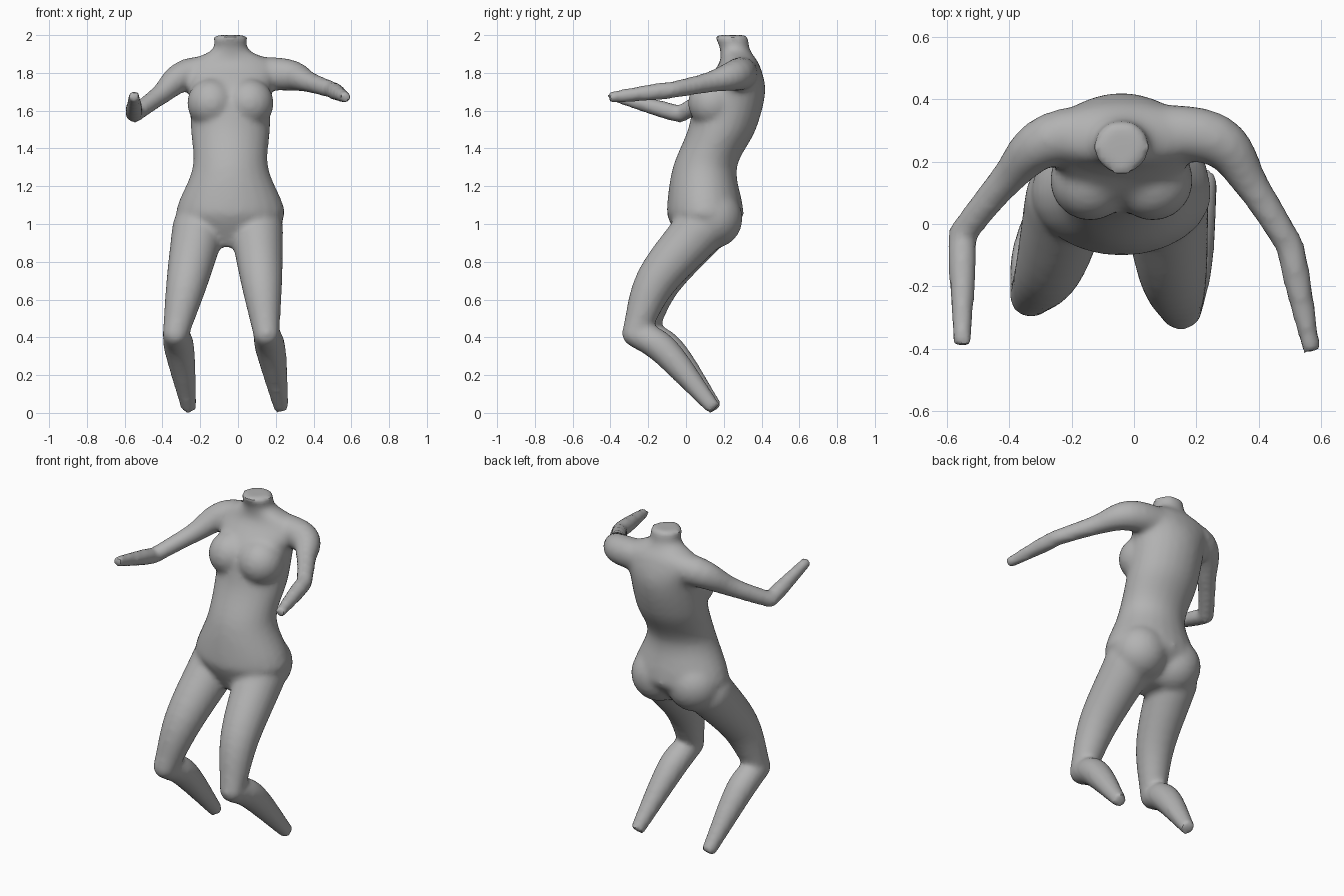
import bpy, bmesh, math
from mathutils import Vector, Matrix

default_cube = bpy.data.objects.get("Cube")
if default_cube:
    bpy.data.objects.remove(default_cube)


def make_material(name, value):
    material = bpy.data.materials.new(name)
    material.use_nodes = True
    colour = (value, value, value, 1)
    material.diffuse_color = colour
    material.node_tree.nodes["Principled BSDF"].inputs["Base Color"].default_value = colour
    return material


def refine(stations, steps=5):
    """Smooth curve through the stations, of any dimension."""
    points = [Vector(station) for station in stations]
    before = points[0] * 2 - points[1]
    after = points[-1] * 2 - points[-2]
    padded = [before, *points, after]
    curve = []
    for a, b, c, d in zip(padded, padded[1:], padded[2:], padded[3:]):
        leave, arrive = (c - a) / 2, (d - b) / 2
        for step in range(steps):
            t = step / steps
            ease = t * t * (3 - 2 * t)
            curve.append(b.lerp(c, ease) + leave * t * (1 - t) ** 2 - arrive * t * t * (1 - t))
    return curve + [points[-1]]


def add_ring(bm, centre, side, depth, sides=24):
    angles = [math.tau * index / sides for index in range(sides)]
    return [bm.verts.new(centre + side * math.cos(angle) + depth * math.sin(angle))
            for angle in angles]


def add_skin(bm, rings):
    """Closed tube over a row of rings."""
    for lower, upper in zip(rings, rings[1:]):
        for index in range(len(lower)):
            bm.faces.new((lower[index - 1], lower[index], upper[index], upper[index - 1]))
    bm.faces.new(rings[0])
    bm.faces.new(rings[-1])


def add_ball(bm, centre, radius):
    bmesh.ops.create_uvsphere(bm, u_segments=24, v_segments=16, radius=radius,
                              matrix=Matrix.Translation(centre))


def add_limb(bm, points, radii):
    """Round tube whose rings stand square to the path."""
    curve = refine([(*point, radius) for point, radius in zip(points, radii)])
    reference = Vector((1, 0, 1))
    rings = []
    for index, station in enumerate(curve):
        previous = curve[max(index - 1, 0)]
        following = curve[min(index + 1, len(curve) - 1)]
        tangent = (following - previous).xyz.normalized()
        side = tangent.cross(reference).normalized()
        radius = station.w
        rings.append(add_ring(bm, station.xyz, side * radius, tangent.cross(side) * radius))
    add_skin(bm, rings)


def add_torso(bm, centre_x, stations):
    """Level oval rings, each given by height, half width, middle y and half depth."""
    rings = []
    for height, width, middle, depth in refine(stations):
        centre = Vector((centre_x, middle, height))
        rings.append(add_ring(bm, centre, Vector((width, 0, 0)), Vector((0, depth, 0))))
    add_skin(bm, rings)


def add_leg(bm, hip, knee, ankle):
    hip, knee, ankle = Vector(hip), Vector(knee), Vector(ankle)
    hip_radius, thigh_radius, knee_radius, calf_radius, ankle_radius = 0.14, 0.11, 0.07, 0.08, 0.04
    # The thigh bows forward and the calf bulges up and back
    thigh = hip.lerp(knee, 0.5) - Vector((0, 0.06, 0))
    calf = knee.lerp(ankle, 0.3) + Vector((0, 0.03, 0.03))
    add_ball(bm, hip, hip_radius)
    add_limb(bm, (hip, thigh, knee), (hip_radius, thigh_radius, knee_radius))
    add_ball(bm, knee, knee_radius)
    add_limb(bm, (knee, calf, ankle), (knee_radius, calf_radius, ankle_radius))


def add_arm(bm, shoulder, elbow, wrist):
    shoulder, elbow, wrist = Vector(shoulder), Vector(elbow), Vector(wrist)
    collar = Vector((0, 0.3, 1.8))
    collar_radius, shoulder_radius, upper_radius = 0.09, 0.085, 0.055
    elbow_radius, wrist_radius = 0.045, 0.03
    # The upper arm bows back, the forearm tapers
    upper = shoulder.lerp(elbow, 0.5) + Vector((0, 0.02, 0))
    forearm = elbow.lerp(wrist, 0.3)
    add_limb(bm, (collar, shoulder, upper, elbow),
             (collar_radius, shoulder_radius, upper_radius, elbow_radius))
    add_ball(bm, elbow, elbow_radius)
    add_limb(bm, (elbow, forearm, wrist), (elbow_radius, elbow_radius, wrist_radius))


bm = bmesh.new()

# Torso
crotch = (0.88, 0.1, 0.06, 0.08)
hips = (1.02, 0.27, 0.1, 0.19)
belly = (1.1, 0.28, 0.1, 0.2)
waist = (1.3, 0.2, 0.1, 0.17)
ribs = (1.5, 0.21, 0.19, 0.18)
chest = (1.7, 0.22, 0.24, 0.18)
shoulders = (1.84, 0.25, 0.28, 0.11)
neck_base = (1.92, 0.1, 0.26, 0.08)
neck_top = (2, 0.09, 0.24, 0.09)
body_centre = -0.04
add_torso(bm, body_centre,
          (crotch, hips, belly, waist, ribs, chest, shoulders, neck_base, neck_top))

# Breasts and buttocks
for side in (-1, 1):
    add_ball(bm, (body_centre + side * 0.1, 0.14, 1.64), 0.13)
    add_ball(bm, (body_centre + side * 0.12, 0.14, 1.03), 0.16)

# Legs
add_leg(bm, hip=(0.1, 0.07, 0.97), knee=(0.15, -0.27, 0.42), ankle=(0.23, 0.15, 0.02))
add_leg(bm, hip=(-0.21, 0.08, 0.97), knee=(-0.33, -0.23, 0.42), ankle=(-0.26, 0.16, 0.02))

# Arms, the left nearly straight and the right bent
add_arm(bm, shoulder=(0.26, 0.27, 1.79), elbow=(0.5, -0.07, 1.71), wrist=(0.57, -0.41, 1.67))
add_arm(bm, shoulder=(-0.27, 0.27, 1.79), elbow=(-0.55, -0.03, 1.58), wrist=(-0.55, -0.39, 1.68))

bmesh.ops.recalc_face_normals(bm, faces=bm.faces)
mesh = bpy.data.meshes.new("body")
bm.to_mesh(mesh)
bm.free()
mesh.materials.append(make_material("plain grey", 0.45))
body = bpy.data.objects.new("body", mesh)
bpy.context.collection.objects.link(body)

# Fuse the parts into one skin and soften the joins
fuse = body.modifiers.new("fuse", "REMESH")
fuse.mode = "VOXEL"
fuse.voxel_size = 0.016
soften = body.modifiers.new("soften", "SMOOTH")
soften.factor = 0.5
soften.iterations = 8
bpy.context.view_layer.objects.active = body
body.select_set(True)
bpy.ops.object.convert(target="MESH")
bpy.ops.object.shade_smooth_by_angle(angle=math.radians(40))
